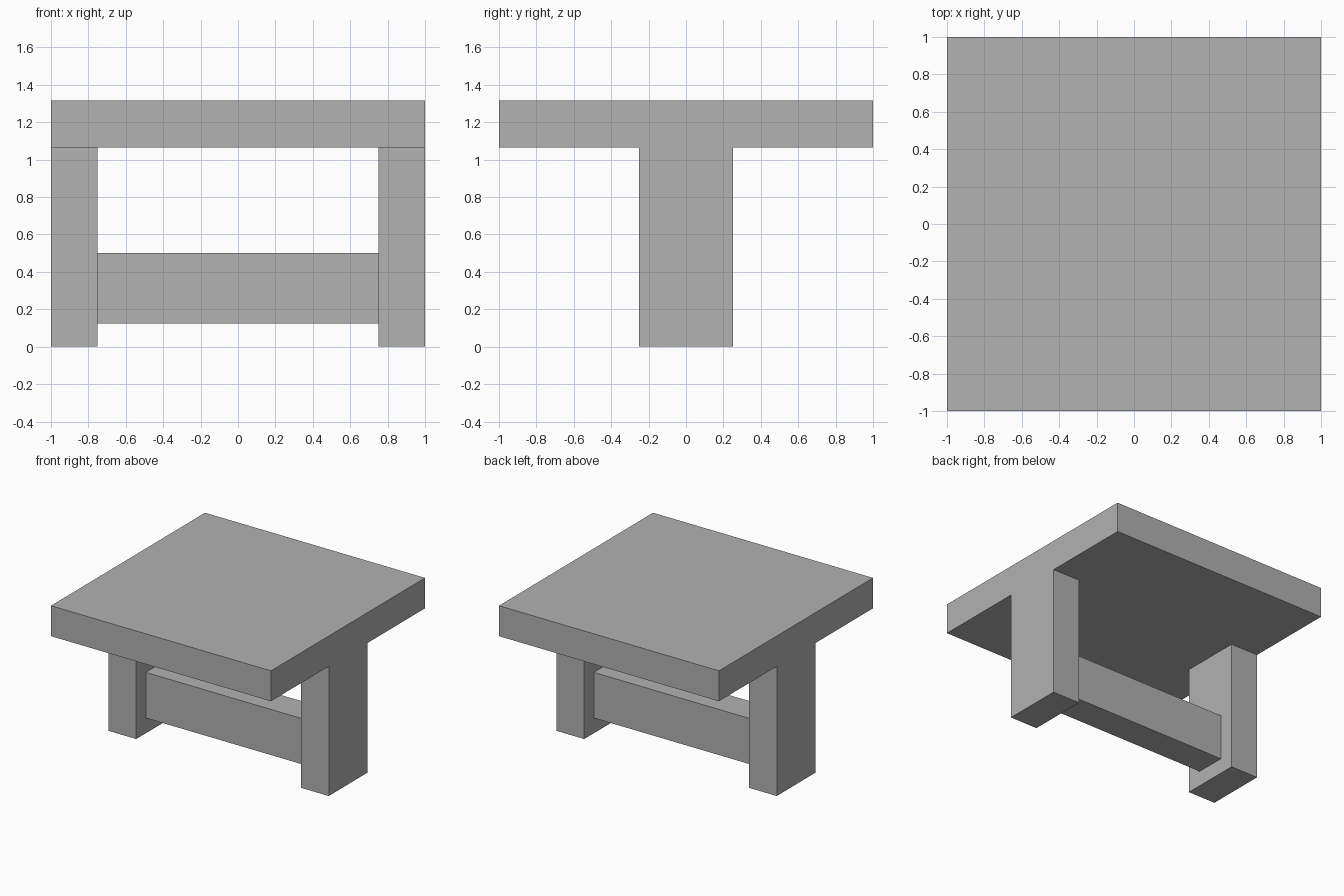
import bpy

# Remove the default cube
default = bpy.data.objects.get("Cube")
if default:
    bpy.data.objects.remove(default, do_unlink=True)

# Plain grey material
grey = bpy.data.materials.new("plain_grey")
grey.use_nodes = True
COLOUR = (0.445, 0.445, 0.445, 1.0)
grey.diffuse_color = COLOUR
grey.node_tree.nodes["Principled BSDF"].inputs["Base Color"].default_value = COLOUR


def box(name, x, y, z):
    """Flat-faced box spanning the given (min, max) range on each axis."""
    spans = (x, y, z)
    centre = [(lo + hi) / 2 for lo, hi in spans]
    bpy.ops.mesh.primitive_cube_add(size=1, location=centre)
    obj = bpy.context.object
    obj.name = obj.data.name = name
    obj.scale = [hi - lo for lo, hi in spans]
    bpy.ops.object.transform_apply(location=False, rotation=False, scale=True)
    obj.data.materials.append(grey)
    return obj


HALF = 1.0          # half width of the top
THICK = 0.25        # thickness of top and legs
LEG_HEIGHT = 1.065

# Square table top
box("table_top", (-HALF, HALF), (-HALF, HALF), (LEG_HEIGHT, LEG_HEIGHT + THICK))

# Broad legs flush with the side edges
INNER = HALF - THICK
box("left_leg", (INNER, HALF), (-0.25, 0.25), (0, LEG_HEIGHT))
box("right_leg", (-HALF, -INNER), (-0.25, 0.25), (0, LEG_HEIGHT))

# Stretcher joining the legs
box("stretcher", (-INNER, INNER), (-0.125, 0.125), (0.125, 0.5))
